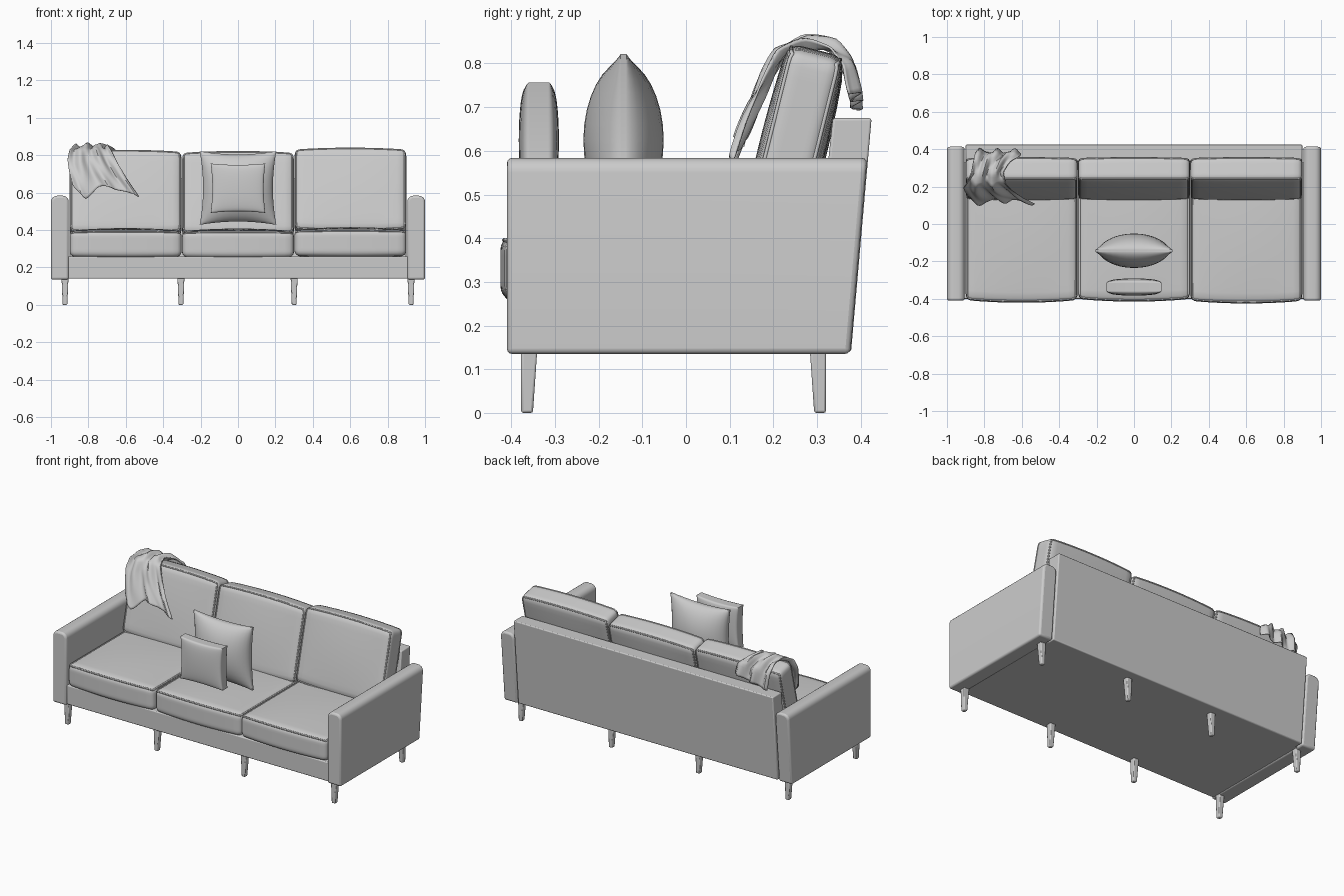
import bpy, bmesh, math
from mathutils import Vector, Matrix

if "Cube" in bpy.data.objects:
    bpy.data.objects.remove(bpy.data.objects["Cube"])


def finish(name, bm, smooth=True, bevel=0, segs=3):
    bmesh.ops.recalc_face_normals(bm, faces=bm.faces)
    me = bpy.data.meshes.new(name)
    bm.to_mesh(me)
    bm.free()
    ob = bpy.data.objects.new(name, me)
    bpy.context.collection.objects.link(ob)
    bpy.context.view_layer.objects.active = ob
    for o in bpy.context.selected_objects:
        o.select_set(False)
    ob.select_set(True)
    if bevel:
        m = ob.modifiers.new("bevel", 'BEVEL')
        m.width, m.segments, m.limit_method = bevel, segs, 'ANGLE'
        m.angle_limit = math.radians(40)
    if smooth:
        bpy.ops.object.shade_smooth_by_angle(angle=math.radians(45))
    return ob


def slab(profile, x0, x1):
    """Extrude a (y, z) profile along x."""
    bm = bmesh.new()
    a = [bm.verts.new((x0, y, z)) for y, z in profile]
    b = [bm.verts.new((x1, y, z)) for y, z in profile]
    bm.faces.new(a)
    bm.faces.new(b[::-1])
    n = len(profile)
    for i in range(n):
        bm.faces.new((a[i], b[i], b[(i + 1) % n], a[(i + 1) % n]))
    bm.normal_update()
    return bm


def shaped_cube(name, f, cuts=15):
    """Finely divided cube whose (u, v, w) in -1..1 is mapped by f."""
    bm = bmesh.new()
    bmesh.ops.create_cube(bm, size=2)
    bmesh.ops.subdivide_edges(bm, edges=bm.edges[:], cuts=cuts, use_grid_fill=True)
    for v in bm.verts:
        v.co = f(*v.co)
    return finish(name, bm)


def cushion_map(half, r, crown, bulge, mat):
    h = Vector(half)

    def f(*c):
        c = [math.sin(t * math.pi / 2) for t in c]
        p = Vector([t * s for t, s in zip(c, h)])
        core = Vector([max(-s + r, min(s - r, t)) for t, s in zip(p, h)])
        d = p - core
        if d.length > 1e-6:
            k = max(abs(t) for t in d)
            p = core + d.normalized() * k
        u, v, w = c
        p.z += crown * w * (1 - u * u) * (1 - 0.8 * v * v)
        p.y += bulge * v * (1 - u * u)
        return mat @ p
    return f


def piping(name, f, w):
    """Thin cord following a cushion rim."""
    n = 16
    ts = [-1 + 2 * i / n for i in range(n)]
    ring = [(t, -1) for t in ts] + [(1, t) for t in ts]
    ring += [(-t, 1) for t in ts] + [(-1, -t) for t in ts]
    cu = bpy.data.curves.new(name, 'CURVE')
    cu.dimensions, cu.bevel_depth, cu.bevel_resolution = '3D', 0.005, 1
    sp = cu.splines.new('POLY')
    sp.points.add(len(ring) - 1)
    sp.use_cyclic_u = True
    for p, (u, v) in zip(sp.points, ring):
        p.co = (*f(u, v, w), 1)
    ob = bpy.data.objects.new(name, cu)
    bpy.context.collection.objects.link(ob)
    for o in bpy.context.selected_objects:
        o.select_set(False)
    ob.select_set(True)
    bpy.context.view_layer.objects.active = ob
    bpy.ops.object.convert(target='MESH')


# Base and raked back panel
finish("base", slab([(-.4, .14), (.33, .14), (.33, .26), (-.4, .26)], -.91, .91), bevel=.006)
finish("back_panel", slab([(.28, .14), (.378, .14), (.425, .675), (.336, .675)], -.9, .9), bevel=.006)

# Arms with rounded tops
for side, name in ((-1, "left_arm"), (1, "right_arm")):
    bm = slab([(-.41, .135), (.376, .135), (.415, .584), (-.41, .584)], side * .905, side)
    top = [e for e in bm.edges if all(v.co.z > .5 for v in e.verts)
           and abs(e.verts[0].co.x - e.verts[1].co.x) < .01]
    bmesh.ops.bevel(bm, geom=top, offset=.034, segments=5, profile=.5, affect='EDGES')
    finish(name, bm, bevel=.012)

# Tapered legs, vertical on the outer side
for x in (-.925, -.305, .3, .925):
    for row, y in (("front", -.359), ("back", .302)):
        bm = bmesh.new()
        bmesh.ops.create_cube(bm, size=1)
        s = -1 if row == "front" else 1
        for v in bm.verts:
            low = v.co.z < 0
            v.co = (x + v.co.x * (.025 if low else .037),
                    y + v.co.y * (.027 if low else .037) + (s * .005 if low else 0),
                    0 if low else .145)
        finish(row + "_leg", bm, bevel=.005, segs=2)

# Seat and back cushions
for i, (name, drop, front) in enumerate((("left", -.008, 0), ("middle", -.014, .006), ("right", .004, -.004))):
    x = (i - 1) * .601
    f = cushion_map((.299, .31, .07), .03, .014, .014, Matrix.Translation((x, -.097 + front, .33 + drop * .4)))
    shaped_cube(name + "_seat_cushion", f)
    piping(name + "_seat_piping", f, 1)
    mat = Matrix.Translation((x, .243, .602 + drop)) @ Matrix.Rotation(math.radians(76), 4, 'X')
    f = cushion_map((.299, .222, .064), .03, .012, .01, mat)
    shaped_cube(name + "_back_cushion", f)
    piping(name + "_back_piping_front", f, 1)
    piping(name + "_back_piping_rear", f, -1)


# Scatter pillows
def pillow(name, loc, a, b, rim, puff, power, pinch):
    def f(u, v, w):
        u, v = math.sin(u * math.pi / 2), math.sin(v * math.pi / 2)
        t = rim + puff * max(0, (1 - u * u) * (1 - v * v)) ** power
        return Vector((loc[0] + a * u * (1 - pinch * (1 - v * v)), loc[1] - w * t,
                       loc[2] + b * v * (1 - pinch * (1 - u * u))))
    shaped_cube(name, f)


pillow("large_pillow", (0, -.143, .625), .205, .197, .007, .085, .6, .09)
pillow("small_pillow", (0, -.337, .624), .146, .132, .024, .022, .35, .06)

# Draped throw: rows from rear hem to front hem (x left, x right, y, z)
rows = [(-.84, -.60, .385, .70), (-.85, -.61, .372, .79), (-.86, -.66, .335, .838),
        (-.87, -.70, .275, .848), (-.90, -.68, .222, .83), (-.915, -.64, .187, .765),
        (-.905, -.59, .153, .69), (-.885, -.52, .122, .60)]
hem = [.04, -.05, .035, .015, .0, -.035]


def lerp_list(vals, t):
    i = min(int(t), len(vals) - 2)
    return vals[i] + (vals[i + 1] - vals[i]) * (t - i)


bm = bmesh.new()
nu, nv = 30, 35
grid = []
for j in range(nv + 1):
    t = j / nv * (len(rows) - 1)
    xl, xr, y, z = (lerp_list([r[k] for r in rows], t) for k in range(4))
    g = j / nv
    line = []
    for i in range(nu + 1):
        u = i / nu
        fold = .013 * math.sin(u * 17 + g * 5) + .006 * math.sin(u * 31 - g * 9)
        drop = lerp_list(hem, u * (len(hem) - 1)) * max(0, (g - .55) / .45)
        rear = .05 * (u - .4) * max(0, 1 - g * 4)
        out = Vector((0, math.sin((.42 - g) * 3.5), math.cos((.42 - g) * 3)))
        if g > .5:
            out = Vector((0, -.95, .3))
        p = Vector((xl + (xr - xl) * u, y + drop * .25, z + drop + rear)) + out * (fold + .004)
        line.append(bm.verts.new(p))
    grid.append(line)
for j in range(nv):
    for i in range(nu):
        bm.faces.new((grid[j][i], grid[j][i + 1], grid[j + 1][i + 1], grid[j + 1][i]))
for _ in range(2):
    bmesh.ops.smooth_vert(bm, verts=bm.verts[:], factor=.5, use_axis_x=True, use_axis_y=True, use_axis_z=True)
throw = finish("throw_blanket", bm)
m = throw.modifiers.new("thickness", 'SOLIDIFY')
m.thickness, m.offset = .005, 0
